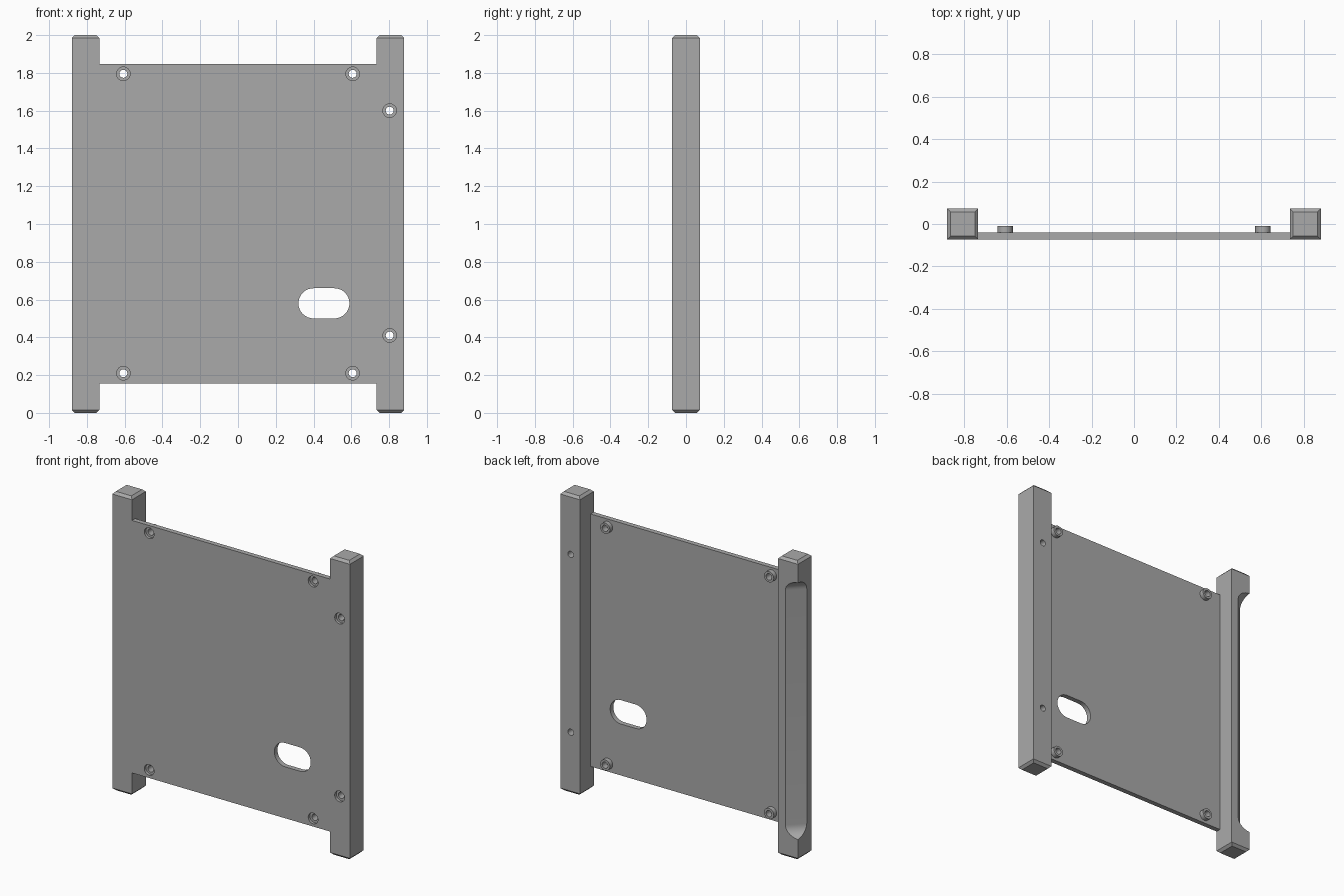
import bpy
import bmesh
from math import pi, cos, sin
from mathutils import Vector

cube = bpy.data.objects.get("Cube")
if cube:
    bpy.data.objects.remove(cube, do_unlink=True)

gray = bpy.data.materials.new("neutral gray")
gray.use_nodes = True
gray.diffuse_color = (0.4, 0.4, 0.4, 1)
gray.node_tree.nodes["Principled BSDF"].inputs["Base Color"].default_value = (0.4, 0.4, 0.4, 1)

X, Y, Z = Vector((1, 0, 0)), Vector((0, 1, 0)), Vector((0, 0, 1))
HALF = 0.073            # half width of a post
POST_X = 0.807          # post centre
FRONT, BACK = -HALF, HALF
PLATE_BACK = -0.04
BOSS_BACK = -0.01


def prism(name, points, start, end, origin=Vector(), u=X, v=Z, w=Y):
    """Extrude a flat outline in (u, v) from start to end along w."""
    bm = bmesh.new()
    rings = [[bm.verts.new(origin + a * u + b * v + d * w) for a, b in points]
             for d in (start, end)]
    bm.faces.new(rings[0])
    bm.faces.new(rings[1])
    n = len(points)
    for i in range(n):
        j = (i + 1) % n
        bm.faces.new((rings[0][i], rings[0][j], rings[1][j], rings[1][i]))
    bmesh.ops.recalc_face_normals(bm, faces=bm.faces)
    mesh = bpy.data.meshes.new(name)
    bm.to_mesh(mesh)
    bm.free()
    mesh.materials.append(gray)
    obj = bpy.data.objects.new(name, mesh)
    bpy.context.collection.objects.link(obj)
    return obj


def rect(x0, x1, z0, z1):
    return [(x0, z0), (x1, z0), (x1, z1), (x0, z1)]


def arc(cx, cz, r, a0, a1, steps):
    return [(cx + r * cos(a0 + (a1 - a0) * i / steps),
             cz + r * sin(a0 + (a1 - a0) * i / steps)) for i in range(steps + 1)]


def circle(cx, cz, r):
    return arc(cx, cz, r, 0, 2 * pi, 32)[:-1]


def cut(obj, cutter):
    """Subtract a cutter and remove it."""
    cutter.hide_render = True
    mod = obj.modifiers.new("cut", 'BOOLEAN')
    mod.operation, mod.solver, mod.object = 'DIFFERENCE', 'EXACT', cutter
    bpy.context.view_layer.update()
    graph = bpy.context.evaluated_depsgraph_get()
    mesh = bpy.data.meshes.new_from_object(obj.evaluated_get(graph))
    obj.modifiers.clear()
    obj.data = mesh
    bpy.data.objects.remove(cutter, do_unlink=True)


def screw_hole(obj, x, z):
    """Through hole with a wider recess for the screw head at the front."""
    cut(obj, prism("hole_cutter", circle(x, z, 0.021), -0.2, 0.2))
    cut(obj, prism("recess_cutter", circle(x, z, 0.036), -0.2, FRONT + 0.018))


def post(name, x):
    """Square post with bevelled ends."""
    obj = prism(name, rect(x - HALF, x + HALF, 0, 2), FRONT, BACK)
    bm = bmesh.new()
    bm.from_mesh(obj.data)
    ends = [e for e in bm.edges if abs(e.verts[0].co.z - e.verts[1].co.z) < 0.01]
    bmesh.ops.bevel(bm, geom=ends, offset=0.016, segments=1, affect='EDGES')
    bm.to_mesh(obj.data)
    bm.free()
    return obj


# Posts
left_post = post("left_post", POST_X)
right_post = post("right_post", -POST_X)
for z in (0.41, 1.6):
    screw_hole(left_post, 0.803, z)

# Diagonal groove with rounded ends along the outer back corner of the right post
depth, r, z0 = 0.066, 0.075, 0.14
groove = ([(-0.1, z0)] + arc(depth - r, z0 + r, r, -pi / 2, 0, 10)
          + arc(depth - r, 2 - z0 - r, r, 0, pi / 2, 10) + [(-0.1, 2 - z0)])
cut(right_post, prism("groove_cutter", groove, -0.2, 0.2,
                      origin=Vector((-POST_X - HALF, BACK, 0)),
                      u=(X - Y).normalized(), w=(X + Y).normalized()))

# Plate with an oval opening
inner = POST_X - HALF
plate = prism("front_plate", rect(-inner, inner, 0.156, 1.846), FRONT, PLATE_BACK)
oval = arc(0.51, 0.58, 0.08, -pi / 2, pi / 2, 16) + arc(0.4, 0.58, 0.08, pi / 2, 1.5 * pi, 16)
cut(plate, prism("oval_cutter", oval, -0.2, 0.2))

# Screw bosses behind the plate corners
parts = [left_post, right_post, plate]
for side, x in (("left", 0.607), ("right", -0.607)):
    for level, z in (("lower", 0.21), ("upper", 1.795)):
        screw_hole(plate, x, z)
        boss = prism(f"{level}_{side}_boss", circle(x, z, 0.036), PLATE_BACK, BOSS_BACK)
        cut(boss, prism("hole_cutter", circle(x, z, 0.021), -0.2, 0.2))
        parts.append(boss)

# Smooth the round walls, keep hard edges sharp
bpy.ops.object.select_all(action='DESELECT')
for obj in parts:
    obj.select_set(True)
bpy.context.view_layer.objects.active = plate
bpy.ops.object.shade_smooth_by_angle(angle=pi / 6)
